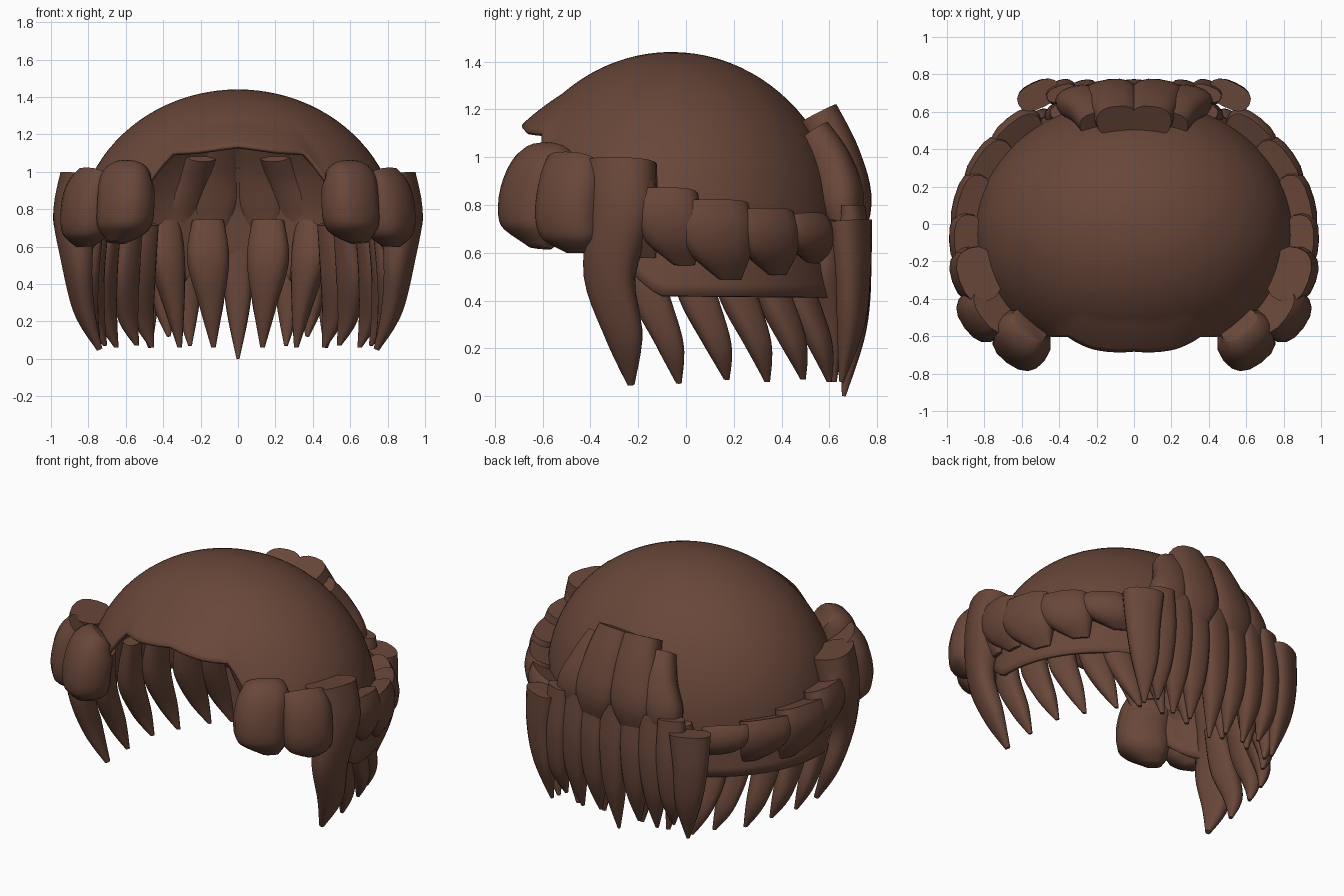
import bpy, bmesh, math
from mathutils import Vector

if "Cube" in bpy.data.objects:
    bpy.data.objects.remove(bpy.data.objects["Cube"])

brown = bpy.data.materials.new("dark brown hair")
brown.use_nodes = True
COLOR = (0.14, 0.062, 0.041, 1)
brown.diffuse_color = COLOR
brown.node_tree.nodes["Principled BSDF"].inputs["Base Color"].default_value = COLOR

CY, CZ = -0.06, 0.65          # centre of the head
RX, RY, RZ = 0.86, 0.73, 0.79


def finish(name, bm, angle):
    bmesh.ops.recalc_face_normals(bm, faces=bm.faces)
    mesh = bpy.data.meshes.new(name)
    bm.to_mesh(mesh)
    bm.free()
    mesh.materials.append(brown)
    ob = bpy.data.objects.new(name, mesh)
    bpy.context.collection.objects.link(ob)
    bpy.ops.object.select_all(action='DESELECT')
    ob.select_set(True)
    bpy.context.view_layer.objects.active = ob
    bpy.ops.object.shade_smooth_by_angle(angle=math.radians(angle))
    return ob


def lerp_table(table, t):
    for (a, va), (b, vb) in zip(table, table[1:]):
        if t <= b:
            return va + (vb - va) * (t - a) / (b - a)
    return table[-1][1]


# Cap: a dome above the temples, a flared wall below, and a shaped lower edge
HAIRLINE = [(0, 1.14), (18, 1.11), (31, 1.1), (42, 0.8), (58, 0.65),
            (75, 0.54), (80, 0.48), (86, 0.42), (180, 0.41)]


def cap():
    bm = bmesh.new()
    n, rows = 120, 28
    pole = bm.verts.new((0, CY, CZ + RZ))
    rings = []
    for j in range(1, rows + 1):
        ring = []
        for i in range(n):
            f = 360 * i / n
            front = min(f, 360 - f)
            low = lerp_table(HAIRLINE, front)
            # distance travelled down from the pole: arc first, then wall
            arc = math.acos(max(0, min(1, (low - CZ) / RZ)))
            s = (arc + max(0, CZ - low) / RZ) * j / rows
            a = min(s, math.pi / 2)
            below = max(0, s - math.pi / 2) * RZ
            r = math.sin(a) + below * 0.14
            # the fringe lifts forward along the forehead
            lip = 0.05 * max(0, j / rows - 0.75) * 4 * max(0, 1 - (front / 36) ** 4)
            ang = math.radians(f)
            ring.append(bm.verts.new((RX * r * math.sin(ang),
                                      CY - RY * r * math.cos(ang) - lip,
                                      CZ + RZ * math.cos(a) - below)))
        rings.append(ring)
    for i in range(n):
        k = (i + 1) % n
        bm.faces.new((pole, rings[0][i], rings[0][k]))
        for a, b in zip(rings, rings[1:]):
            bm.faces.new((a[i], b[i], b[k], a[k]))
    ob = finish("hair_cap", bm, 50)
    mod = ob.modifiers.new("thickness", 'SOLIDIFY')
    mod.thickness = 0.02
    mod.offset = -1


def around(deg, off, z):
    """Point beside the cap wall; 0 is the left side, 90 the back."""
    a = math.radians(deg)
    return ((RX + off) * math.cos(a), CY + (RY + off) * math.sin(a), z)


def spline(keys, t):
    """Smooth curve through the key rows, t from 0 to 1."""
    x = t * (len(keys) - 1)
    i = min(int(x), len(keys) - 2)
    u = x - i
    p = [keys[max(0, min(len(keys) - 1, i + d))] for d in (-1, 0, 1, 2)]
    return [0.5 * (2 * b + (c - a) * u + (2 * a - 5 * b + 4 * c - d) * u * u
                   + (3 * b - a - 3 * c + d) * u ** 3) for a, b, c, d in zip(*p)]


def lock(name, points, widths, depths, mirror=True, steps=18, sides=16):
    """Tapered strand: path points with half widths and half depths."""
    keys = [tuple(p) + (w, d) for p, w, d in zip(points, widths, depths)]
    for side, sx in (("left", 1), ("right", -1)):
        if side == "right" and not mirror:
            break
        bm = bmesh.new()
        rings = []
        for s in range(steps + 1):
            t = s / steps
            x, y, z, w, d = spline(keys, t)
            tangent = (Vector(spline(keys, min(1, t + 0.02))[:3])
                       - Vector(spline(keys, max(0, t - 0.02))[:3])).normalized()
            out = Vector((x / RX ** 2, (y - CY) / RY ** 2, 0)).normalized()
            wide = Vector((-out.y, out.x, 0))
            deep = tangent.cross(wide).normalized()
            ring = []
            for k in range(sides):
                a = math.tau * k / sides
                c, q = math.cos(a), math.sin(a)
                v = (Vector((x, y, z))
                     + wide * max(w, 0.002) * math.copysign(abs(c) ** 0.8, c)
                     + deep * max(d, 0.002) * math.copysign(abs(q) ** 0.8, q))
                ring.append(bm.verts.new((sx * v.x, v.y, v.z)))
            rings.append(ring)
        for a, b in zip(rings, rings[1:]):
            for k in range(sides):
                m = (k + 1) % sides
                bm.faces.new((a[k], b[k], b[m], a[m]))
        bm.faces.new(rings[0])
        bm.faces.new(rings[-1])
        finish(f"{name}_{side}" if mirror else name, bm, 50)


cap()

# Rounded front lobes beside the forehead
lock("front_lobe", [(0.56, -0.54, 1.01), (0.59, -0.59, 0.95), (0.6, -0.635, 0.82),
                    (0.61, -0.63, 0.7), (0.65, -0.61, 0.62)],
     [0.11, 0.15, 0.155, 0.14, 0.05], [0.07, 0.12, 0.13, 0.12, 0.04])
lock("temple_lobe", [(0.74, -0.45, 0.96), (0.79, -0.47, 0.88), (0.81, -0.485, 0.75),
                     (0.81, -0.47, 0.66), (0.82, -0.45, 0.6)],
     [0.14, 0.15, 0.15, 0.13, 0.05], [0.11, 0.12, 0.12, 0.1, 0.04])

# Long sideburn strand
lock("sideburn", [(0.83, -0.27, 0.98), (0.87, -0.27, 0.76), (0.86, -0.32, 0.5),
                  (0.82, -0.26, 0.25), (0.74, -0.23, 0.05)],
     [0.15, 0.14, 0.11, 0.08, 0.015], [0.11, 0.11, 0.07, 0.05, 0.015])

# Overlapping short strands around the side
for i, (deg, top, low, w) in enumerate([(-12, 0.92, 0.58, 0.13), (0, 0.85, 0.55, 0.15),
                                        (15, 0.80, 0.49, 0.17), (32, 0.76, 0.51, 0.16),
                                        (48, 0.73, 0.56, 0.15)]):
    h = top - low
    lock(f"side_strand_{i + 1}",
         [around(deg - 3, 0.02, top), around(deg - 2, 0.045, top - h * 0.3),
          around(deg, 0.04, top - h * 0.65), around(deg + 4, 0.02, low)],
         [w, w, w * 0.8, w * 0.3], [0.085, 0.085, 0.065, 0.015])

# Claw shaped strands emerging from inside the side wall
for i, (x, y, z) in enumerate([(0.74, -0.03, 0.055), (0.71, 0.17, 0.07), (0.65, 0.34, 0.06),
                               (0.54, 0.49, 0.07), (0.46, 0.6, 0.06)]):
    lock(f"side_claw_{i + 1}",
         [(x + 0.02, y - 0.17, 0.72), (x + 0.06, y - 0.13, 0.45),
          (x + 0.05, y - 0.04, 0.22), (x, y, z)],
         [0.06, 0.085, 0.06, 0.012], [0.04, 0.055, 0.045, 0.01])

# Raised crest of broad strands on the back, splaying outwards as they fall
lock("crest_inner", [(0.09, 0.55, 1.18), (0.11, 0.64, 1.0), (0.13, 0.69, 0.8), (0.14, 0.68, 0.58)],
     [0.11, 0.135, 0.14, 0.04], [0.09, 0.09, 0.085, 0.03])
lock("crest_outer", [(0.2, 0.53, 1.1), (0.25, 0.61, 0.97), (0.31, 0.66, 0.8), (0.32, 0.66, 0.58)],
     [0.09, 0.1, 0.11, 0.04], [0.08, 0.085, 0.08, 0.03])

# Tall corner strands of the back
lock("corner_strand", [(0.51, 0.69, 0.735), (0.52, 0.7, 0.52), (0.5, 0.69, 0.3), (0.47, 0.65, 0.06)],
     [0.12, 0.1, 0.075, 0.01], [0.07, 0.06, 0.05, 0.01])

# Pointed lower strands of the back, outer then inner layer
for i, (x, tip) in enumerate([(0.14, 0.08), (0.27, 0.07), (0.39, 0.12)]):
    lock(f"back_strand_{i + 1}", [(x, 0.7, 0.8), (x, 0.705, 0.55),
                                  (x, 0.69, 0.3), (x * 0.95, 0.65, tip)],
         [0.08, 0.085, 0.065, 0.01], [0.04, 0.065, 0.055, 0.01])
lock("back_centre_strand", [(0, 0.71, 0.8), (0, 0.715, 0.55), (0, 0.7, 0.28), (0, 0.66, 0)],
     [0.08, 0.085, 0.065, 0.008], [0.04, 0.06, 0.055, 0.008], mirror=False)
for i, (x, w) in enumerate([(0.16, 0.115), (0.38, 0.095)]):
    lock(f"back_inner_strand_{i + 1}",
         [(x, 0.61, 0.74), (x, 0.58, 0.53), (x * 0.9, 0.6, 0.28), (x * 0.82, 0.62, 0.06)],
         [w * 0.75, w, w * 0.55, 0.012], [0.04, 0.08, 0.06, 0.01])
